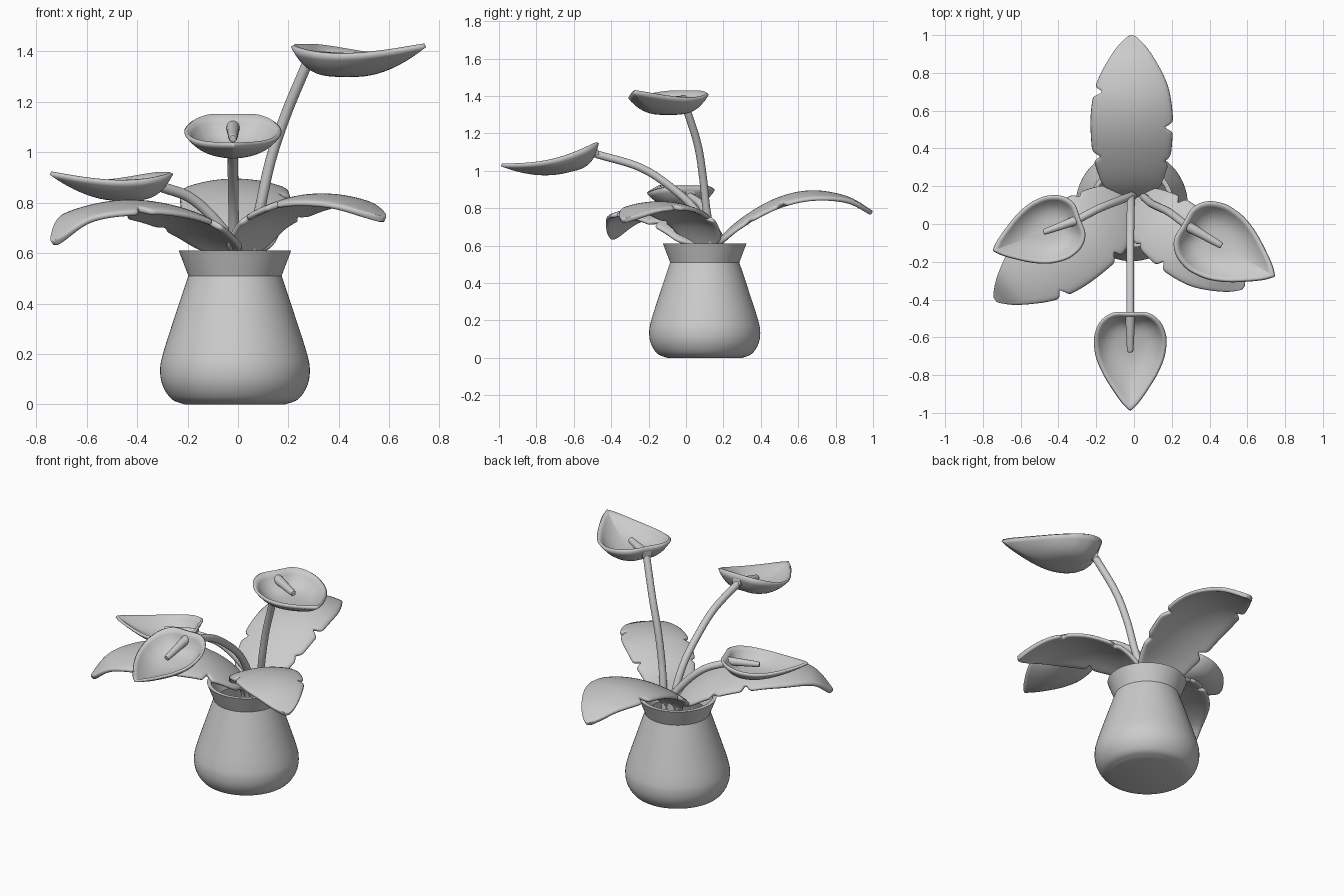
import bpy, bmesh, math
from mathutils import Vector, Matrix

cube = bpy.data.objects.get("Cube")
if cube:
    bpy.data.objects.remove(cube, do_unlink=True)

clay = bpy.data.materials.new("plain grey")
clay.use_nodes = True
GREY = (0.6, 0.6, 0.6, 1)
clay.diffuse_color = GREY
clay.node_tree.nodes["Principled BSDF"].inputs["Base Color"].default_value = GREY


def spline(points, steps=8):
    """Smooth curve through all points."""
    p = [Vector(q) for q in points]
    p = [p[0] * 2 - p[1]] + p + [p[-1] * 2 - p[-2]]
    out = []
    for i in range(1, len(p) - 2):
        a, b, c, d = p[i - 1:i + 3]
        for k in range(steps):
            t = k / steps
            out.append(0.5 * (2 * b + (c - a) * t + (2 * a - 5 * b + 4 * c - d) * t * t
                              + (3 * b - a - 3 * c + d) * t ** 3))
    return out + [p[-2]]


def lookup(curve, x):
    """Height of a sampled curve at x."""
    for a, b in zip(curve, curve[1:]):
        if x <= b[0]:
            return a[1] + (b[1] - a[1]) * (x - a[0]) / max(b[0] - a[0], 1e-6)
    return curve[-1][1]


def finish(name, bm, matrix=Matrix(), thickness=0, subdivide=0, angle=35):
    bmesh.ops.recalc_face_normals(bm, faces=bm.faces)
    mesh = bpy.data.meshes.new(name)
    bm.to_mesh(mesh)
    bm.free()
    obj = bpy.data.objects.new(name, mesh)
    bpy.context.collection.objects.link(obj)
    obj.matrix_world = matrix
    mesh.materials.append(clay)
    if thickness:
        solid = obj.modifiers.new("thickness", 'SOLIDIFY')
        solid.thickness, solid.offset = thickness, 0
    if subdivide:
        obj.modifiers.new("rounding", 'SUBSURF').levels = subdivide
        obj.modifiers["rounding"].render_levels = subdivide
    bpy.ops.object.select_all(action='DESELECT')
    obj.select_set(True)
    bpy.context.view_layer.objects.active = obj
    if subdivide:
        mesh.shade_smooth()
    else:
        bpy.ops.object.shade_smooth_by_angle(angle=math.radians(angle))
    return obj


def bridge(bm, rows, closed):
    """Join neighbouring rows of vertices with quads."""
    for a, b in zip(rows, rows[1:]):
        n = len(a)
        for i in range(n if closed else n - 1):
            j = (i + 1) % n
            bm.faces.new((a[i], a[j], b[j], b[i]))


def tube(name, points, radii, matrix=Matrix()):
    """Round tube along a path, with capped ends."""
    bm = bmesh.new()
    rows = []
    n = len(points)
    for i, p in enumerate(points):
        d = (points[min(i + 1, n - 1)] - points[max(i - 1, 0)]).normalized()
        side = d.cross(Vector((0.3, 0.5, 0.1))).normalized()
        up = d.cross(side)
        rows.append([bm.verts.new(p + radii[i] * (side * math.cos(a) + up * math.sin(a)))
                     for a in (math.tau * k / 16 for k in range(16))])
    bridge(bm, rows, True)
    bm.faces.new(rows[0])
    bm.faces.new(rows[-1])
    return finish(name, bm, matrix)


# Pot: lathed outside, flared rim, hollow inside
belly = spline([(0.2, 0), (0.25, 0.02), (0.285, 0.07), (0.297, 0.13), (0.286, 0.2),
                (0.235, 0.36), (0.185, 0.51)], 6)
rim = [(0.223, 0.61), (0.2, 0.61), (0.165, 0.51), (0.21, 0.36), (0.26, 0.2), (0.2, 0.05)]
bm = bmesh.new()
rows = [[bm.verts.new((r * math.cos(a), r * math.sin(a), z))
         for a in (math.tau * k / 64 for k in range(64))]
        for r, z in [tuple(p) for p in belly] + rim]
bridge(bm, rows, True)
bm.faces.new(rows[0])
bm.faces.new(rows[-1])
finish("pot", bm, Matrix.Translation((-0.012, 0.1, 0)))

# Flowers: stem, cupped petal and tapered spike
HALF = [(0, 0), (0.002, 0.09), (0.045, 0.15), (0.11, 0.18), (0.17, 0.186), (0.25, 0.174),
        (0.34, 0.136), (0.43, 0.08), (0.49, 0.036), (0.525, 0)]
LENGTH, MIDDLE, DEPTH = 0.525, 0.2, 0.112


def petal(name, matrix):
    side = spline(HALF, 5)
    outline = [(p.x, p.y) for p in side] + [(p.x, -p.y) for p in side[-2:0:-1]]
    bm = bmesh.new()
    rows = []
    rings = 12
    for k in range(1, rings + 1):
        r = k / rings
        row = []
        for x, y in outline:
            steep = 4 - 2 * x / LENGTH
            lip = -0.035 * math.sin(math.pi * min(max(x / LENGTH, 0), 1))
            z = -DEPTH * (1 - r ** steep) + lip * r ** steep
            row.append(bm.verts.new((MIDDLE + (x - MIDDLE) * r, y * r, z)))
        rows.append(row)
    bridge(bm, rows, True)
    centre = bm.verts.new((MIDDLE, 0, -DEPTH))
    for i, v in enumerate(rows[0]):
        bm.faces.new((centre, v, rows[0][i - 1]))
    finish(name, bm, matrix, thickness=0.016, angle=50)


def flower(name, stem, origin, yaw, pitch, size):
    matrix = (Matrix.Translation(origin) @ Matrix.Rotation(math.radians(yaw), 4, 'Z')
              @ Matrix.Rotation(math.radians(pitch), 4, 'Y') @ Matrix.Scale(size, 4))
    petal(name + "_petal", matrix)
    path = spline(stem + [matrix @ Vector((0.015, 0, -0.06))])
    tube(name + "_stem", path, [0.021] * len(path))
    # spike with a rounded tip
    count = 14
    points = [Vector((0.005 + 0.215 * math.sin(math.pi / 2 * k / count), 0, -0.048))
              for k in range(count + 1)]
    radii = [(0.028 - 0.05 * p.x) * max(0.1, math.sqrt(1 - (k / count) ** 12))
             for k, p in enumerate(points)]
    tube(name + "_spike", points, radii, matrix)


flower("front_flower",
       [(-0.01, 0.15, 0.45), (-0.015, 0.14, 0.62), (-0.018, 0.05, 0.79),
        (-0.02, -0.09, 0.92), (-0.02, -0.25, 1.02)],
       (-0.02, -0.475, 1.15), -90, 13, 1.0)
flower("right_flower",
       [(0.0, 0.15, 0.45), (-0.01, 0.15, 0.61), (-0.09, 0.12, 0.73), (-0.19, 0.08, 0.82)],
       (-0.29, 0.025, 0.918), 200, 0, 0.92)
flower("left_flower",
       [(0.03, 0.15, 0.45), (0.055, 0.14, 0.62), (0.09, 0.11, 0.79),
        (0.13, 0.09, 0.97), (0.19, 0.06, 1.15)],
       (0.265, 0.0, 1.425), -30, 0, 1.05)

# Leaves: arching blades with notched edges
BLADE = spline([(0, 0.04), (0.045, 0.085), (0.09, 0.15), (0.18, 0.185), (0.29, 0.21),
                (0.45, 0.22), (0.57, 0.215), (0.69, 0.195), (0.8, 0.153), (0.91, 0.092),
                (0.975, 0.04), (1, 0.008)])
NOTCHES = {1: [(0.27, 0.24), (0.66, 0.28)], -1: [(0.24, 0.14), (0.445, 0.24)]}


def leaf(name, yaw, arch, width):
    path = spline([(0, 0.48)] + arch, 14)
    reach = path[-1].x
    bm = bmesh.new()
    rows = []
    for p in path:
        f = p.x / reach
        row = []
        for k in range(-5, 6):
            v = k / 5
            cut = sum(d * math.exp(-((f - at) / 0.016) ** 2)
                      for at, d in NOTCHES[1 if v > 0 else -1])
            y = lookup(BLADE, f) * width * v * (1 - cut * abs(v) ** 3)
            row.append(bm.verts.new((p.x, y, p.y - 0.012 - 0.9 * y * y)))
        rows.append(row)
    bridge(bm, rows, False)
    matrix = Matrix.Translation((-0.012, 0.125, 0)) @ Matrix.Rotation(math.radians(yaw), 4, 'Z')
    finish(name, bm, matrix, thickness=0.026, subdivide=1)


leaf("back_leaf", 90, [(0.04, 0.61), (0.16, 0.735), (0.35, 0.85), (0.54, 0.895),
                       (0.73, 0.865), (0.87, 0.785)], 1.0)
leaf("right_leaf", 216, [(0.035, 0.61), (0.19, 0.735), (0.36, 0.795), (0.56, 0.81),
                         (0.77, 0.76), (0.89, 0.65)], 1.02)
leaf("left_leaf", -38, [(0.035, 0.61), (0.13, 0.735), (0.25, 0.8), (0.4, 0.835),
                        (0.57, 0.82), (0.75, 0.745)], 0.87)
